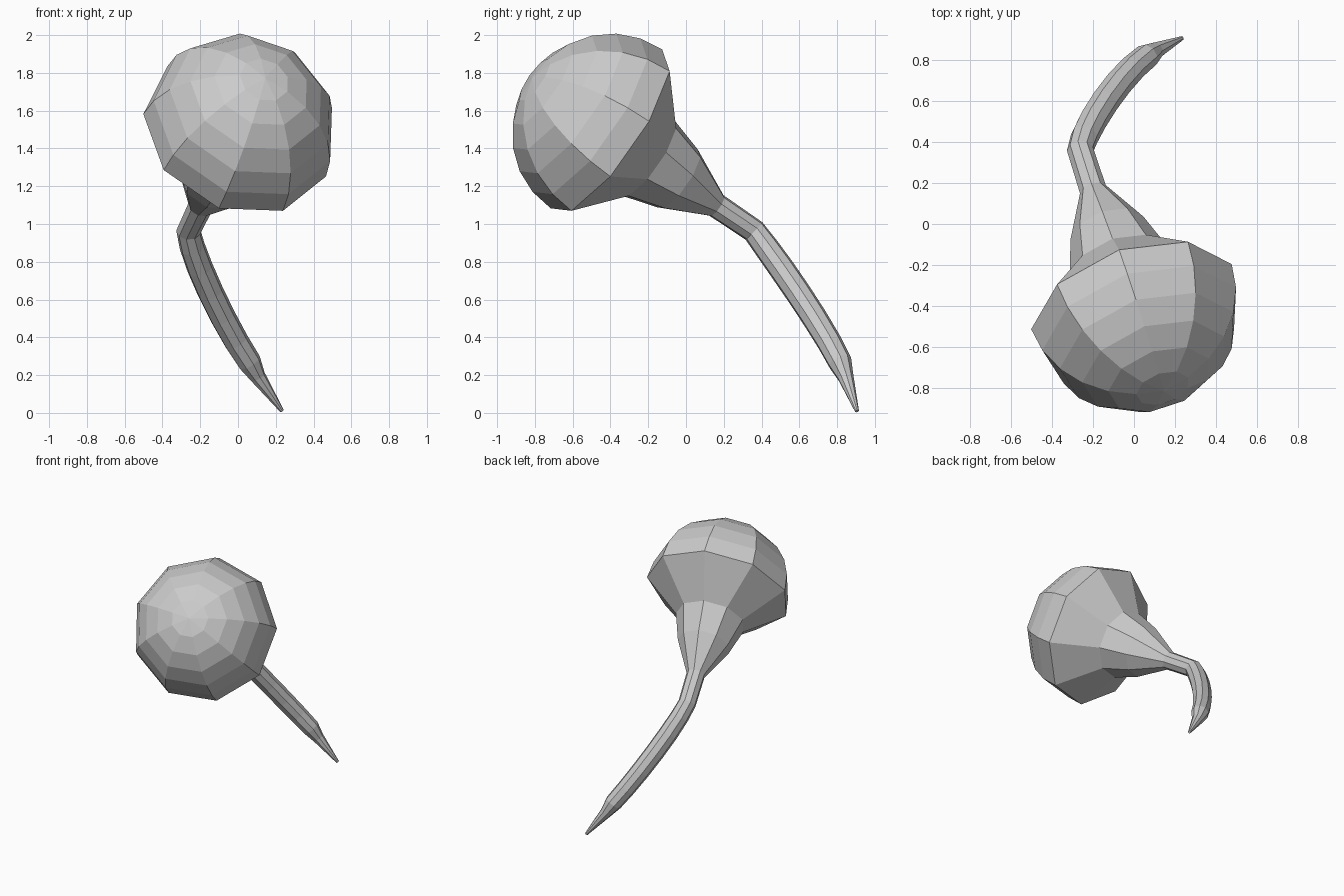
import bpy, bmesh
from math import sin, cos, pi, radians
from mathutils import Vector
from mathutils.geometry import interpolate_bezier

if "Cube" in bpy.data.objects:
    bpy.data.objects.remove(bpy.data.objects["Cube"])

SIDES = 9
AXIS = Vector((.278, -.790, .546)).normalized()    # points out of the crown
CENTRE = Vector((0, -.402, 1.487))                 # centre of the widest ring
REF = Vector((-.5, -.108, .093))                   # direction of the first corner
R = .522


def sweep(name, rings, ref, pole=None):
    """Skin nine-sided rings (centre, normal, radius), carrying the twist along."""
    bm = bmesh.new()
    loops, prev = [], None
    for c, n, r in rings:
        if prev is not None:
            ref = prev.rotation_difference(n) @ ref
        prev = n
        u = (ref - n * ref.dot(n)).normalized()
        v = n.cross(u)
        loops.append([bm.verts.new(c + r * (u * cos(a) + v * sin(a)))
                      for a in (2 * pi * i / SIDES for i in range(SIDES))])
    for a, b in zip(loops, loops[1:]):
        for i in range(SIDES):
            j = (i + 1) % SIDES
            bm.faces.new((a[i], a[j], b[j], b[i]))
    if pole is not None:
        p = bm.verts.new(pole)
        for i in range(SIDES):
            bm.faces.new((p, loops[0][i], loops[0][(i + 1) % SIDES]))
    else:
        bm.faces.new(loops[0])
    bm.faces.new(loops[-1])
    bmesh.ops.recalc_face_normals(bm, faces=bm.faces)
    mesh = bpy.data.meshes.new(name)
    bm.to_mesh(mesh)
    bm.free()
    obj = bpy.data.objects.new(name, mesh)
    bpy.context.collection.objects.link(obj)
    return ref


# Stem path: curved run, then a tapering tip
path = interpolate_bezier(Vector((-.262, .36, .963)), Vector((-.243, .468, .822)),
                          Vector((-.077, .719, .468)), Vector((.06, .815, .268)), 7)
path += [Vector((.105, .845, .19)), Vector((.233, .905, .01))]
radii = [.065, .068, .07, .07, .069, .067, .064, .043, .011]
tangents = []
for i, p in enumerate(path):
    before = (p - path[i - 1]).normalized() if i else -AXIS
    after = (path[i + 1] - p).normalized() if i + 1 < len(path) else before
    tangents.append((before + after).normalized())

# Bulb: domed crown, then a funnel-shaped neck
down = -AXIS
bulb = [(CENTRE + AXIS * R * sin(radians(d)), down, R * cos(radians(d)))
        for d in (75, 60, 45, 30, 15, 0)]
bulb += [(CENTRE + down * t, down, r) for t, r in ((.25, .252), (.46, .19), (.715, .067))]
bulb.append((path[0], tangents[0], radii[0]))
ref = sweep("bulb_and_neck", bulb, REF, CENTRE + AXIS * R)

# Stem
sweep("stem", list(zip(path, tangents, radii)), ref)
